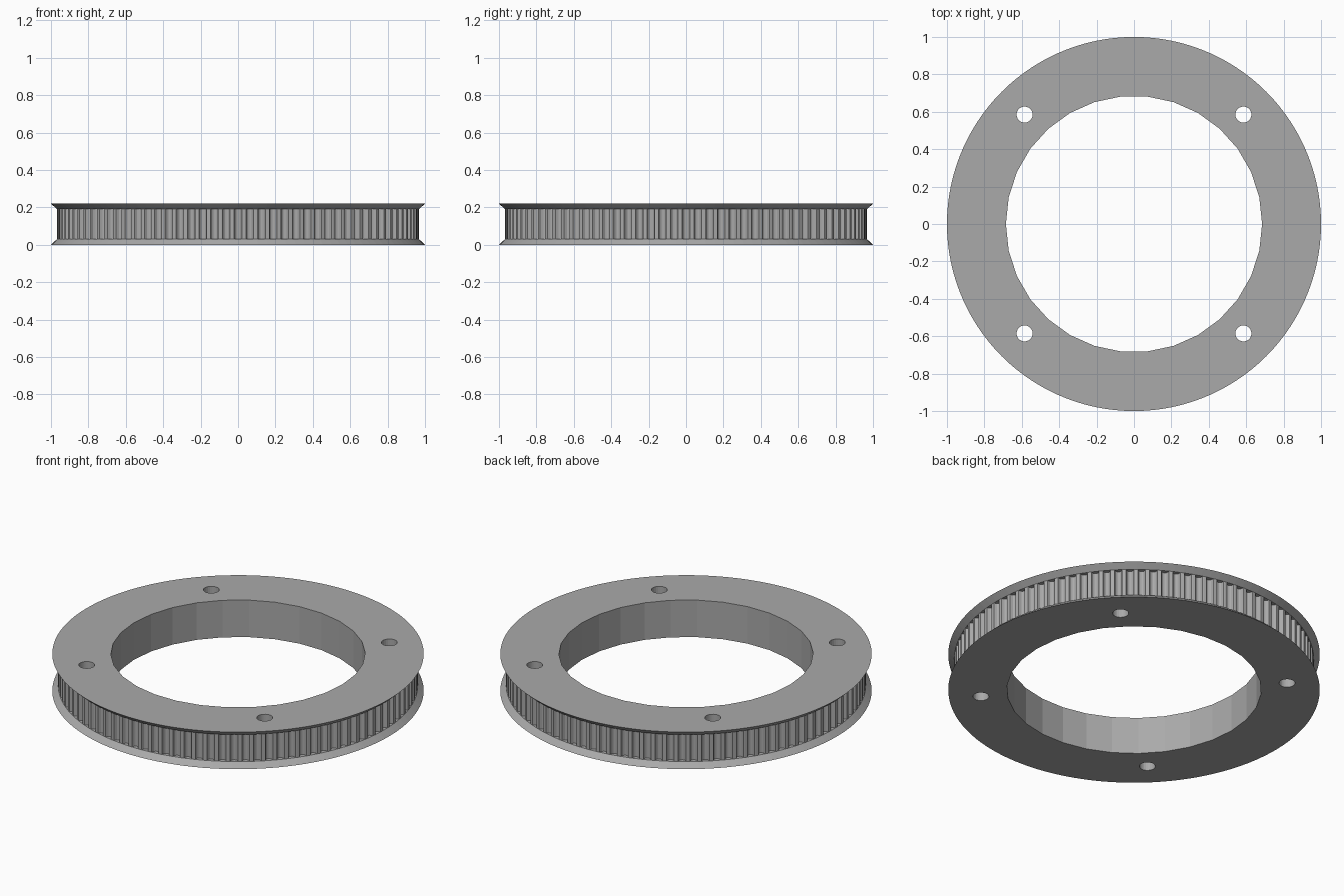
import bpy, bmesh
from math import pi, sin, cos

old = bpy.data.objects.get("Cube")
if old:
    bpy.data.objects.remove(old)

HEIGHT, LIP = 0.22, 0.03
RIM, LAND = 1.0, 0.968
TEETH = 96
UNIT = 0.032          # one millimetre of the belt profile

grey = bpy.data.materials.new("plain grey")
grey.use_nodes = True
colour = (0.4, 0.4, 0.4, 1)
grey.diffuse_color = colour
grey.node_tree.nodes["Principled BSDF"].inputs["Base Color"].default_value = colour


def loft(name, loops):
    """Closed solid through a stack of equal-length loops."""
    bm = bmesh.new()
    rings = [[bm.verts.new(p) for p in loop] for loop in loops]
    n = len(rings[0])
    for low, high in zip(rings, rings[1:]):
        for i in range(n):
            j = (i + 1) % n
            bm.faces.new((low[i], low[j], high[j], high[i]))
    bm.faces.new(rings[0][::-1])
    bm.faces.new(rings[-1])
    mesh = bpy.data.meshes.new(name)
    bm.to_mesh(mesh)
    bm.free()
    mesh.materials.append(grey)
    obj = bpy.data.objects.new(name, mesh)
    bpy.context.collection.objects.link(obj)
    return obj


def circle(r, z, n, x=0, y=0):
    return [(x + r * cos(2 * pi * i / n), y + r * sin(2 * pi * i / n), z) for i in range(n)]


def toothed(z):
    """Outline with rounded belt grooves; half groove is (half width, depth)."""
    half = [(0.747, 0), (0.648, 0.037), (0.58, 0.238), (0.452, 0.54), (0.248, 0.707)]
    groove = [(-w, d) for w, d in half] + [(0, 0.765)] + [(w, d) for w, d in half[::-1]]
    pts = []
    for t in range(TEETH):
        for w, d in groove:
            r = LAND - d * UNIT
            a = 2 * pi * t / TEETH + w * UNIT / LAND
            pts.append((r * cos(a), r * sin(a), z))
    return pts


def combine(target, other, operation):
    mod = target.modifiers.new(other.name, 'BOOLEAN')
    mod.operation, mod.solver, mod.object = operation, 'EXACT', other
    bpy.context.view_layer.objects.active = target
    bpy.ops.object.modifier_apply(modifier=mod.name)
    bpy.data.objects.remove(other)


# Toothed core, running into both flanges
pulley = loft("pulley_ring", [toothed(0.01), toothed(HEIGHT - 0.01)])

# Flared flanges
for name, outer, inner in (("bottom_flange", 0, LIP), ("top_flange", HEIGHT, HEIGHT - LIP)):
    rings = sorted([(outer, RIM), (inner, LAND)])
    combine(pulley, loft(name, [circle(r, z, 120) for z, r in rings]), 'UNION')

# Centre bore and four bolt holes
combine(pulley, loft("bore", [circle(0.685, z, 30) for z in (-0.1, 0.4)]), 'DIFFERENCE')
for sx in (-1, 1):
    for sy in (-1, 1):
        hole = loft("bolt_hole", [circle(0.043, z, 24, sx * 0.585, sy * 0.585) for z in (-0.1, 0.4)])
        combine(pulley, hole, 'DIFFERENCE')
